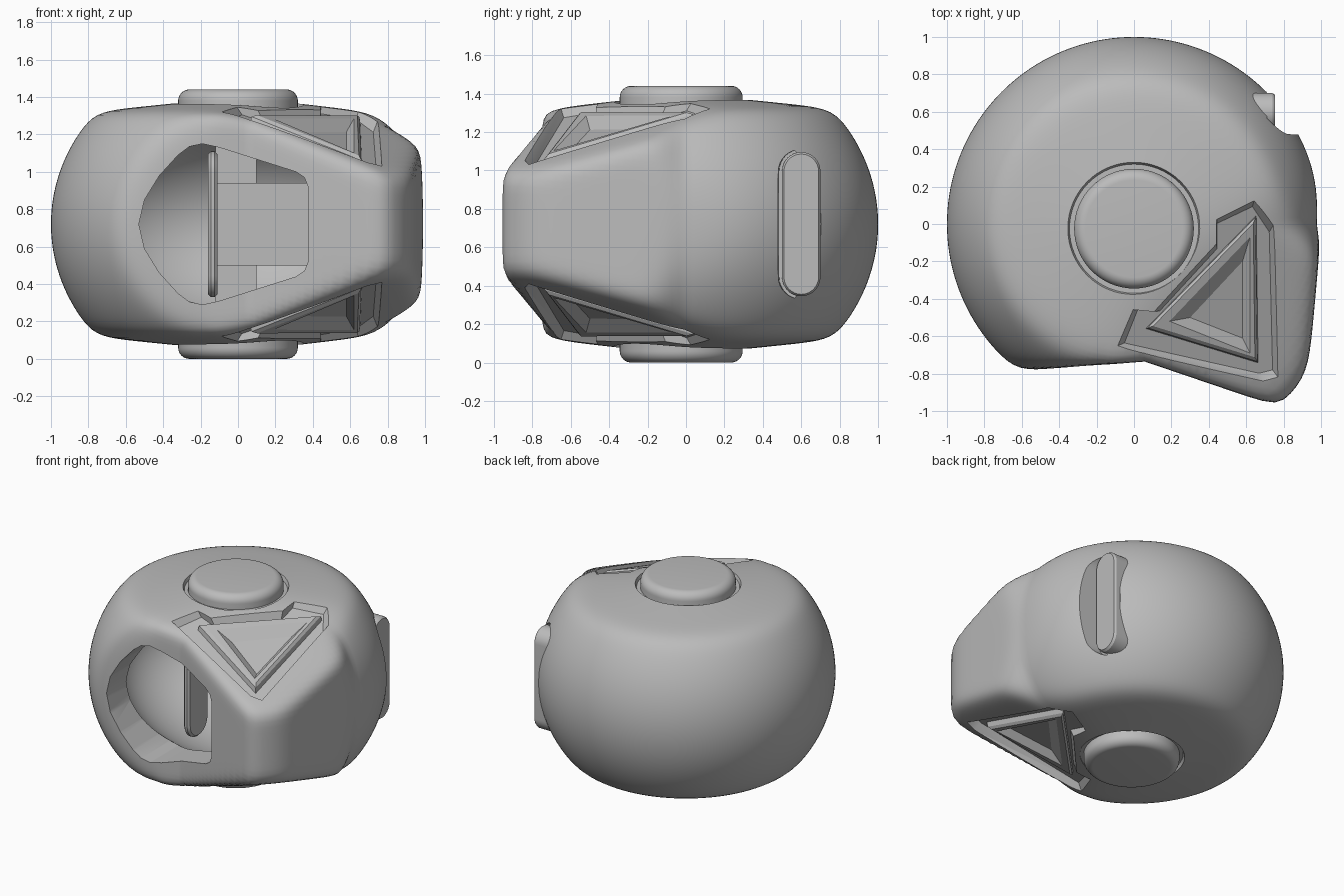
import bpy, bmesh, math
from mathutils import Matrix, Vector

if "Cube" in bpy.data.objects:
    bpy.data.objects.remove(bpy.data.objects["Cube"])

MID = 0.72  # height of the symmetry plane
grey = bpy.data.materials.new("plain grey")
grey.use_nodes = True
COLOUR = (0.5, 0.5, 0.5, 1)
grey.diffuse_color = COLOUR
grey.node_tree.nodes["Principled BSDF"].inputs["Base Color"].default_value = COLOUR


def finish(bm, name, angle=30):
    bmesh.ops.recalc_face_normals(bm, faces=bm.faces)
    mesh = bpy.data.meshes.new(name)
    bm.to_mesh(mesh)
    bm.free()
    mesh.materials.append(grey)
    ob = bpy.data.objects.new(name, mesh)
    ob.location.z = MID
    bpy.context.collection.objects.link(ob)
    smooth(ob, angle)
    return ob


def smooth(ob, angle):
    bpy.ops.object.select_all(action='DESELECT')
    ob.select_set(True)
    bpy.context.view_layer.objects.active = ob
    bpy.ops.object.shade_smooth_by_angle(angle=math.radians(angle))


def loft(bm, rings):
    """Closed solid through matching rings of points."""
    rows = [[bm.verts.new(p) for p in ring] for ring in rings]
    n = len(rows[0])
    for a, b in zip(rows, rows[1:]):
        for i in range(n):
            j = (i + 1) % n
            bm.faces.new((a[i], a[j], b[j], b[i]))
    bm.faces.new(rows[0])
    bm.faces.new(rows[-1])


def both_sides(bm):
    """Repeat the geometry below the symmetry plane."""
    copy = bmesh.ops.duplicate(bm, geom=bm.verts[:] + bm.edges[:] + bm.faces[:])
    verts = [g for g in copy["geom"] if isinstance(g, bmesh.types.BMVert)]
    bmesh.ops.scale(bm, vec=(1, 1, -1), verts=verts)


def cut(target, bm):
    cutter = finish(bm, "cutter")
    cutter.hide_render = True
    mod = target.modifiers.new("cut", 'BOOLEAN')
    mod.operation = 'DIFFERENCE'
    mod.solver = 'EXACT'
    mod.object = cutter
    bpy.ops.object.select_all(action='DESELECT')
    bpy.context.view_layer.objects.active = target
    target.select_set(True)
    bpy.ops.object.modifier_apply(modifier=mod.name)
    bpy.data.objects.remove(cutter)


def shell_radius(d):
    """Soft intersection of a dome, flat sides, sloped cheeks and the front."""
    x, y, z = d.x, d.y, abs(d.z)
    rho = math.hypot(x, y)
    turn = abs(math.degrees(math.atan2(y, x)) + 52) / 52
    reach = 1 + 0.6 * max(0, 1 - turn * turn) ** 1.5
    limits = [
        math.hypot(rho / reach, z / 0.92),
        (z + 0.1 * rho) / 0.68,
        (z + 0.307 * x - 0.295 * y) / 0.791,
        min((0.08 * x - y) / 0.74, (-0.34 * x - y) / 0.716),
        (x - 0.09 * y) / 1.005,
        (x - y) / 1.75,
    ]
    k = 28
    return sum(max(0, q) ** k for q in limits) ** (-1 / k)


# Helmet shell
bm = bmesh.new()
bmesh.ops.create_uvsphere(bm, u_segments=160, v_segments=100, radius=1)
for v in bm.verts:
    d = v.co.normalized()
    v.co = d * shell_radius(d)
shell = finish(bm, "helmet_shell")

# Hollow inside
bm = bmesh.new()
bmesh.ops.create_uvsphere(bm, u_segments=64, v_segments=40, radius=1)
bmesh.ops.scale(bm, vec=(0.85, 0.7, 0.56), verts=bm.verts)
cut(shell, bm)

# Face opening
half = [(-.5, .13), (-.42, .26), (-.32, .37), (-.26, .415), (-.19, .43),
        (-.1, .41), (.31, .28), (.355, .25), (.375, .2)]
outline = [(-.53, 0)] + half + [(x, -z) for x, z in reversed(half)]
bm = bmesh.new()
loft(bm, [[(x, y, z) for x, z in outline] for y in (-1.3, -0.42)])
cut(shell, bm)


# Sunken cheek panels
def on_cheek(points, lift, shrink=1.0):
    cx, cy = 0.48, -0.42
    ring = []
    for x, y in points:
        x, y = cx + (x - cx) * shrink, cy + (y - cy) * shrink
        ring.append((x, y, 0.791 - 0.307 * x + 0.295 * y + lift))
    return ring


panel = [(-.11, -.66), (-.03, -.46), (.1, -.47), (.44, -.1), (.44, .05),
         (.65, .15), (.75, 0), (.77, -.82), (.69, -.84)]
bm = bmesh.new()
loft(bm, [on_cheek(panel, 0.12, 1.06), on_cheek(panel, 0.0), on_cheek(panel, -0.065, 0.9)])
both_sides(bm)
cut(shell, bm)


# Pill-shaped recess near the back of the neck
def pill(x, radius, y0, reach=0.275, steps=16):
    ring = []
    for side in (1, -1):
        for i in range(steps + 1):
            a = math.pi * i / steps
            ring.append((x, y0 + side * radius * math.cos(a),
                         side * (reach + radius * math.sin(a))))
    return ring


bm = bmesh.new()
loft(bm, [pill(0.71, 0.115, 0.6), pill(1.2, 0.135, 0.6)])
cut(shell, bm)

# Seats around the side discs
bm = bmesh.new()
for h in (0.66,):
    bmesh.ops.create_cone(bm, cap_ends=True, segments=64, radius1=0.345, radius2=0.375,
                          depth=0.08, matrix=Matrix.Translation((0, -0.025, h)))
both_sides(bm)
cut(shell, bm)
smooth(shell, 28)

# Raised triangular frames in the cheek panels
frame = [(.06, -.56), (.655, .05), (.665, -.745)]
inner = [(.19, -.52), (.62, -.07), (.62, -.69)]
pit = [(.3, -.5), (.58, -.2), (.58, -.61)]
bm = bmesh.new()
loft(bm, [on_cheek(frame, -0.08), on_cheek(frame, -0.03, 0.97), on_cheek(frame, -0.015, 0.9),
          on_cheek(inner, -0.015), on_cheek(pit, -0.06)])
both_sides(bm)
finish(bm, "cheek_frames", 10)

# Side discs with rounded rims
bm = bmesh.new()
profile = [(.32, .56), (.32, .66)]
profile += [(.26 + .06 * math.cos(a), .66 + .06 * math.sin(a))
            for a in (math.pi / 2 * i / 8 for i in range(1, 9))]
loft(bm, [[(r * math.cos(t), r * math.sin(t) - 0.025, z)
           for t in (math.tau * i / 64 for i in range(64))] for r, z in profile])
both_sides(bm)
finish(bm, "side_discs")

# Plate in the pill recess
bm = bmesh.new()
loft(bm, [pill(0.62, 0.1, 0.6), pill(0.74, 0.1, 0.6), pill(0.755, 0.09, 0.6)])
finish(bm, "neck_plate")

# Parts inside the hollow
bm = bmesh.new()
loft(bm, [pill(-0.16, 0.1, -0.3), pill(-0.145, 0.115, -0.3),
          pill(-0.125, 0.115, -0.3), pill(-0.11, 0.1, -0.3)])
finish(bm, "inner_pad")


def block(name, low, high):
    bm = bmesh.new()
    bmesh.ops.create_cube(bm, size=1)
    low, high = Vector(low), Vector(high)
    for v in bm.verts:
        v.co = (low + high) / 2 + v.co * (high - low)
    finish(bm, name)


block("inner_back_plate", (-.12, .1, -.44), (.1, .2, .44))
block("inner_box", (-.12, .08, -.22), (.6, .3, .22))
